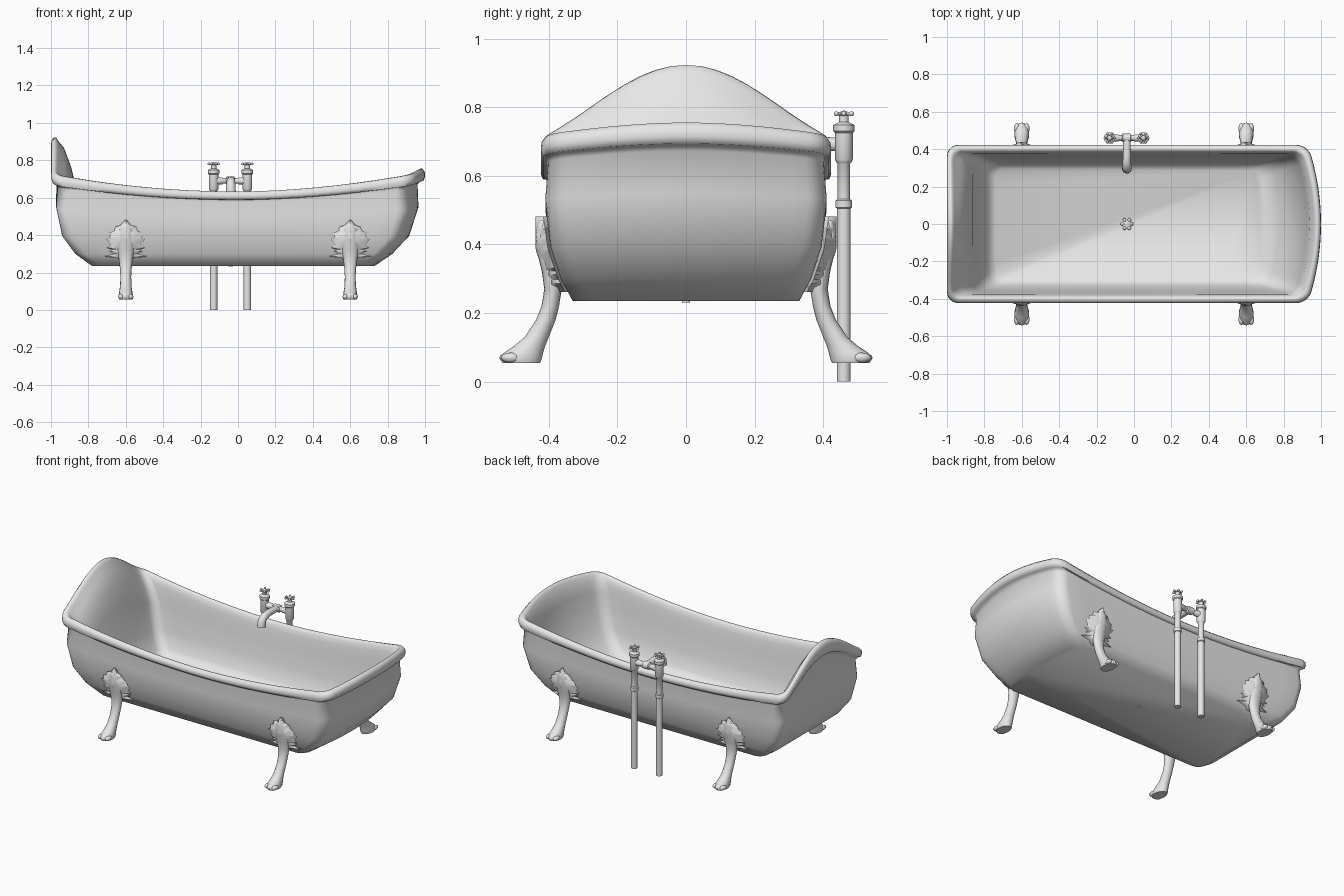
import bpy, bmesh
from math import sin, cos, pi, radians
from mathutils import Vector

cube = bpy.data.objects.get("Cube")
if cube:
    bpy.data.objects.remove(cube, do_unlink=True)

enamel = bpy.data.materials.new("light_grey")
enamel.use_nodes = True
colour = (0.8, 0.8, 0.8, 1)
enamel.diffuse_color = colour
enamel.node_tree.nodes["Principled BSDF"].inputs["Base Color"].default_value = colour


def finish(name, bm, angle=50):
    bmesh.ops.recalc_face_normals(bm, faces=bm.faces)
    mesh = bpy.data.meshes.new(name)
    bm.to_mesh(mesh)
    bm.free()
    mesh.materials.append(enamel)
    obj = bpy.data.objects.new(name, mesh)
    bpy.context.collection.objects.link(obj)
    bpy.ops.object.select_all(action='DESELECT')
    obj.select_set(True)
    bpy.context.view_layer.objects.active = obj
    bpy.ops.object.shade_smooth_by_angle(angle=radians(angle))


def skin(bm, rings):
    """Join equal rings of points into a closed, capped skin."""
    loops = [[bm.verts.new(p) for p in ring] for ring in rings]
    for low, high in zip(loops, loops[1:]):
        for i in range(len(low)):
            j = (i + 1) % len(low)
            bm.faces.new((low[i], low[j], high[j], high[i]))
    bm.faces.new(loops[0])
    bm.faces.new(loops[-1])


def loft(name, rings, angle=50):
    bm = bmesh.new()
    skin(bm, rings)
    finish(name, bm, angle)


def ellipse(centre, u, v, count=16):
    steps = [2 * pi * i / count for i in range(count)]
    return [Vector(centre) + Vector(u) * cos(a) + Vector(v) * sin(a) for a in steps]


def turned(name, x, y, profile):
    """Round part from a radius and height profile."""
    loft(name, [ellipse((x, y, z), (r, 0, 0), (0, r, 0)) for r, z in profile], 40)


def blob(bm, centre, size):
    ball = bmesh.ops.create_uvsphere(bm, u_segments=10, v_segments=6, radius=1)
    for v in ball["verts"]:
        v.co = Vector(centre) + Vector([a * b for a, b in zip(v.co, size)])


# Tub: rounded rectangles stacked from the outer floor, over the rim, to the inner floor
def plan(left, right, half, radius):
    corners = [(right, half, 0), (-left, half, 1), (-left, -half, 2), (right, -half, 3)]
    arcs = []
    for x, y, quarter in corners:
        cx = x - radius if x > 0 else x + radius
        cy = y - radius if y > 0 else y + radius
        arcs.append([Vector((cx + radius * cos(a), cy + radius * sin(a)))
                     for a in [(quarter + k / 5) * pi / 2 for k in range(6)]])
    points = []
    for i, arc in enumerate(arcs):
        following = arcs[(i + 1) % 4][0]
        points += arc
        points += [arc[-1].lerp(following, k / 16) for k in range(1, 16)]
    return points


def tub_ring(left, right, half, bulge, z, follow, radius=0.055):
    ring = []
    for x, y in plan(left, right, half, radius):
        across = max(0, cos(pi / 2 * y / half))
        rise = 0.09 * (x / left) ** 2
        if x > 0:
            rise = 0.088 * (x / right) ** 1.8
        if x < radius - left:
            rise += 0.2 * across ** 1.3
        if x > right - radius:
            x += bulge * (1 - (y / half) ** 2)
            rise += 0.034 * across
        ring.append((x, y, z + follow * rise))
    return ring


outer_wall = [
    (0.78, 0.70, 0.33, 0.03, 0.235, 0),
    (0.87, 0.785, 0.365, 0.04, 0.30, 0),
    (0.94, 0.865, 0.395, 0.05, 0.39, 0.05),
    (0.972, 0.905, 0.41, 0.06, 0.50, 0.4),
    (0.965, 0.90, 0.402, 0.06, 0.575, 0.8),
]
# Rim roll: inset, height, and how far it follows the sweep
rim_section = [(0.018, 0.588, 0.85), (0.006, 0.59, 0.85), (0, 0.605, 0.9), (0.002, 0.621, 0.97),
               (0.014, 0.633, 1), (0.028, 0.633, 1), (0.037, 0.622, 0.98)]
inner_wall = [
    (0.93, 0.875, 0.378, 0.065, 0.59, 0.95),
    (0.893, 0.865, 0.372, 0.062, 0.55, 0.75),
    (0.862, 0.85, 0.365, 0.06, 0.50, 0.5),
    (0.83, 0.805, 0.35, 0.05, 0.39, 0.05),
    (0.78, 0.735, 0.325, 0.04, 0.29, 0),
    (0.74, 0.67, 0.295, 0.03, 0.25, 0),
]
rings = [tub_ring(*row) for row in outer_wall]
rings += [tub_ring(1 - d, 0.93 - d, 0.423 - d, 0.07, z, follow, 0.06 - d / 2)
          for d, z, follow in rim_section]
rings += [tub_ring(*row) for row in inner_wall]
loft("tub", rings, 65)


# Claw feet: height, inner depth, outer depth, half width
leg_rows = [
    (0.055, 0.425, 0.535, 0.036), (0.068, 0.42, 0.542, 0.04), (0.085, 0.416, 0.53, 0.037),
    (0.105, 0.41, 0.50, 0.034), (0.13, 0.40, 0.47, 0.03), (0.18, 0.38, 0.437, 0.029),
    (0.22, 0.37, 0.421, 0.031), (0.27, 0.362, 0.413, 0.037), (0.32, 0.372, 0.42, 0.043),
    (0.38, 0.39, 0.434, 0.042), (0.43, 0.40, 0.439, 0.034), (0.47, 0.405, 0.43, 0.015),
]
# Leaf ornament: height and half width, with pointed lobes
leaf_rows = [
    (0.262, 0.03), (0.276, 0.045), (0.286, 0.115), (0.298, 0.065), (0.312, 0.09),
    (0.322, 0.07), (0.332, 0.1), (0.345, 0.08), (0.38, 0.105), (0.388, 0.085),
    (0.415, 0.086), (0.422, 0.06), (0.445, 0.058), (0.452, 0.03), (0.482, 0.004),
]


def wall_depth(z):
    for low, high in zip(outer_wall, outer_wall[1:]):
        if z <= high[4]:
            t = (z - low[4]) / (high[4] - low[4])
            return low[2] + t * (high[2] - low[2])


def leaf_ring(x, side, z, width):
    wall = wall_depth(z)
    crest, edge = min(wall + 0.045, 0.438), wall + 0.008
    middle = 0.6 * crest + 0.4 * edge
    section = [(0, crest), (width / 2, middle), (width, edge),
               (0, wall - 0.01), (-width, edge), (-width / 2, middle)]
    return [(x + dx, side * y, z) for dx, y in section]


for x, end in ((-0.6, "right"), (0.6, "left")):
    for side, face in ((-1, "front"), (1, "back")):
        name = face + "_" + end
        bm = bmesh.new()
        skin(bm, [ellipse((x, side * (a + b) / 2, z), (w, 0, 0), (0, (b - a) / 2, 0))
                  for z, a, b, w in leg_rows])
        for toe in (-1, 0, 1):
            blob(bm, (x + toe * 0.026, side * (0.514 - 0.004 * abs(toe)), 0.07),
                 (0.016, 0.03, 0.015))
        finish(name + "_leg", bm, 60)
        loft(name + "_leaf", [leaf_ring(x, side, z, w) for z, w in leaf_rows], 60)


# Supply pipes, valves and handles
PIPE_Y = 0.46
HANDLE_Z = 0.781
pipe_profile = [
    (0.02, 0), (0.02, 0.505), (0.024, 0.508), (0.024, 0.528), (0.018, 0.532),
    (0.018, 0.635), (0.022, 0.64),
]
valve_profile = [
    (0.022, 0.64), (0.026, 0.647), (0.026, 0.725), (0.031, 0.73), (0.031, 0.748),
    (0.02, 0.753), (0.014, 0.757), (0.014, 0.775),
]
for x, end in ((-0.13, "right"), (0.05, "left")):
    turned(end + "_pipe", x, PIPE_Y, pipe_profile)
    turned(end + "_valve", x, PIPE_Y, valve_profile)
    hub = Vector((x, PIPE_Y, HANDLE_Z))
    bm = bmesh.new()
    blob(bm, hub, (0.014, 0.014, 0.009))
    for k in range(6):
        a = k * pi / 3
        out, flank = Vector((cos(a), sin(a), 0)), Vector((-sin(a), cos(a), 0))
        skin(bm, [ellipse(hub + out * d, flank * 0.005, (0, 0, 0.005), 8) for d in (0, 0.028)])
        blob(bm, hub + out * 0.026, (0.007, 0.007, 0.007))
    finish(end + "_handle", bm)

# Bridge between the valves
bridge_rows = [(-0.13, 0.019), (-0.085, 0.019), (-0.08, 0.015), (-0.065, 0.015), (-0.06, 0.023),
               (-0.02, 0.023), (-0.015, 0.015), (0, 0.015), (0.005, 0.019), (0.05, 0.019)]
loft("bridge", [ellipse((x, PIPE_Y, 0.69), (0, r, 0), (0, 0, r)) for x, r in bridge_rows])

# Spout curving over the rim
spout_path = [(0.465, 0.69), (0.42, 0.692), (0.37, 0.694), (0.33, 0.689),
              (0.308, 0.677), (0.298, 0.66), (0.296, 0.632)]
spout = []
for i, (y, z) in enumerate(spout_path):
    before, after = spout_path[max(i - 1, 0)], spout_path[min(i + 1, len(spout_path) - 1)]
    along = Vector((0, after[0] - before[0], after[1] - before[1])).normalized()
    r = 0.019 + 0.0012 * i
    spout.append(ellipse((-0.038, y, z), (r, 0, 0), along.cross((1, 0, 0)) * r))
loft("spout", spout)

# Drain with a ring of studs
turned("drain", -0.038, 0, [(0.012, 0.231), (0.012, 0.248), (0.03, 0.25), (0.03, 0.256), (0.02, 0.26)])
bm = bmesh.new()
for k in range(6):
    blob(bm, (-0.038 + 0.025 * cos(k * pi / 3), 0.025 * sin(k * pi / 3), 0.257),
         (0.01, 0.01, 0.006))
finish("drain_studs", bm)
